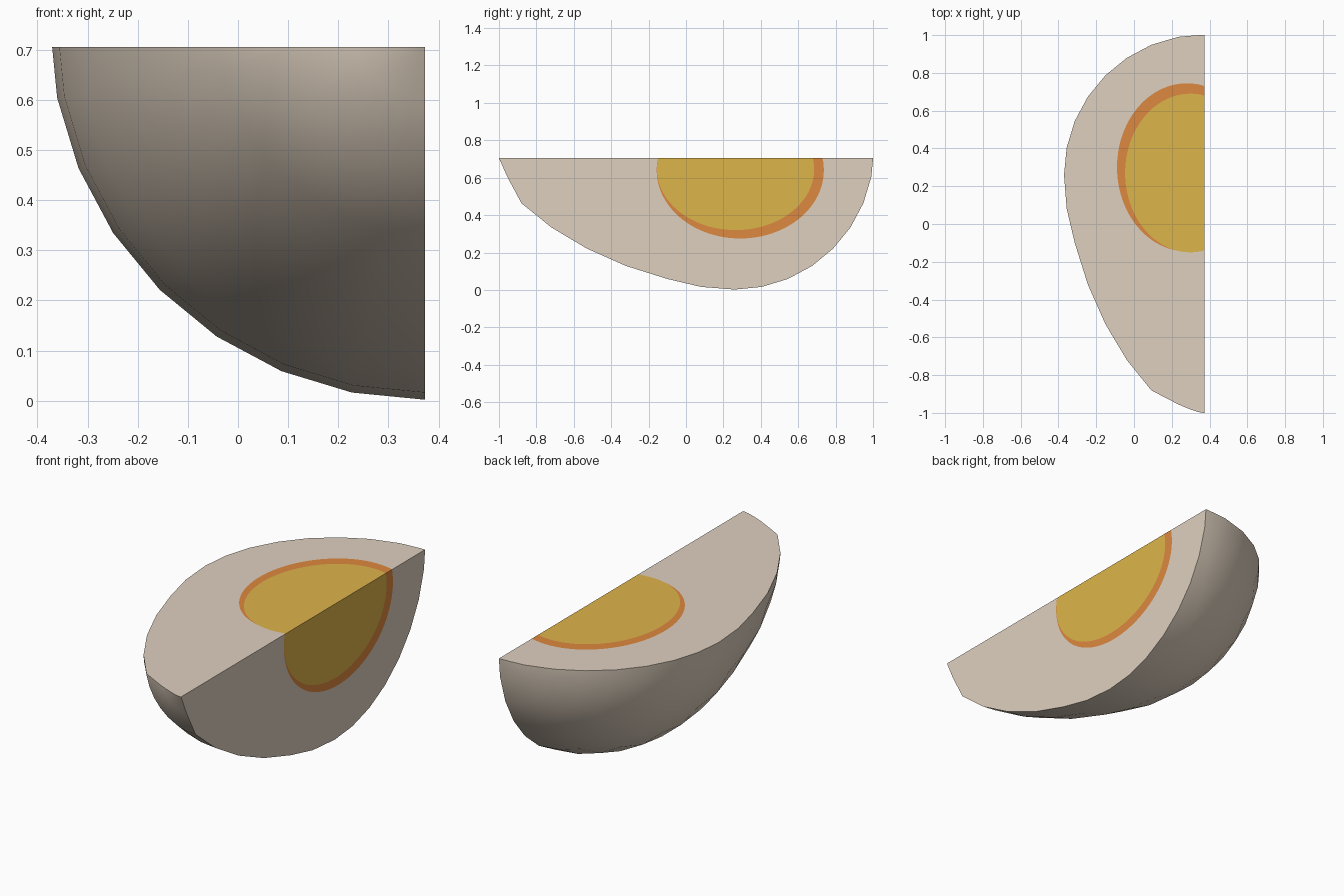
import bpy, bmesh, math
from mathutils import Vector, Matrix
from mathutils.geometry import delaunay_2d_cdt

if "Cube" in bpy.data.objects:
    bpy.data.objects.remove(bpy.data.objects["Cube"])

CUT_X, CUT_Z = 0.373, 0.705      # the two cut planes
R, AXIS_Z, BELLY_Y = 0.748, 0.75, 0.26


def material(name, rgb):
    m = bpy.data.materials.new(name)
    m.diffuse_color = (*rgb, 1)
    m.use_nodes = True
    m.node_tree.nodes["Principled BSDF"].inputs["Base Color"].default_value = m.diffuse_color
    return m


mats = [material("cream_white", (0.73, 0.63, 0.52)),
        material("yolk_yellow", (0.73, 0.46, 0.07)),
        material("yolk_rim_orange", (0.73, 0.25, 0.05))]

# Egg body: a sphere along y, with its front half drawn out to a narrow end
bm = bmesh.new()
bmesh.ops.create_uvsphere(bm, u_segments=32, v_segments=16, radius=1)
bmesh.ops.rotate(bm, verts=bm.verts, matrix=Matrix.Rotation(math.pi / 2, 3, 'X'))
stretch = [0, 0.18, 0.36, 0.58, 0.79, 0.98, 1.14, 1.215, 1.28]
for v in bm.verts:
    ring = round(math.degrees(math.asin(max(-1, min(1, v.co.y)))) / 11.25)
    y = BELLY_Y + (v.co.y * 0.745 if ring >= 0 else -stretch[-ring])
    v.co = (CUT_X + R * v.co.x, y, AXIS_Z + R * v.co.z)

# Cut down to a wedge
for co, no in (((0, 0, CUT_Z), (0, 0, 1)), ((CUT_X, 0, 0), (1, 0, 0))):
    bmesh.ops.bisect_plane(bm, geom=bm.verts[:] + bm.edges[:] + bm.faces[:],
                           dist=1e-4, plane_co=co, plane_no=no, clear_outer=True)
for f in bm.faces:
    f.smooth = True


def arc(e, n=56):
    """Part of an ellipse (depth, y, depth radius, y radius) inside the cut edge."""
    d0, y0, rd, ry = e
    a = math.asin(d0 / rd)
    pts = []
    for i in range(n + 1):
        t = -a + (math.pi + 2 * a) * i / n
        pts.append(Vector((max(0.0, d0 + rd * math.sin(t)), y0 + ry * math.cos(t))))
    return pts


def inside(p, e):
    return ((p.x - e[0]) / e[2]) ** 2 + ((p.y - e[1]) / e[3]) ** 2 < 1


def cut_face(outline, yolk, rim, to_3d):
    """Flat cut face split into white, yolk and rim. x is depth from the edge."""
    pts, edges = [], []
    for loop, closed in ((outline, True), (arc(yolk), False), (arc(rim), False)):
        s = len(pts)
        pts += loop
        edges += [(s + i, s + i + 1) for i in range(len(loop) - 1)]
        if closed:
            edges.append((len(pts) - 1, s))
    vs, _, fs, *_ = delaunay_2d_cdt(pts, edges, [], 1, 1e-5)
    new = [bm.verts.new(to_3d(p)) for p in vs]
    for f in fs:
        c = sum((vs[i] for i in f), Vector((0, 0))) / len(f)
        face = bm.faces.new([new[i] for i in f])
        face.material_index = 1 if inside(c, yolk) else 2 if inside(c, rim) else 0


# Outlines of both cuts, ordered along y
top = sorted((Vector((CUT_X - v.co.x, v.co.y)) for v in bm.verts
              if abs(v.co.z - CUT_Z) < 1e-4), key=lambda p: p.y)
side = sorted((Vector((CUT_Z - v.co.z, v.co.y)) for v in bm.verts
               if abs(v.co.x - CUT_X) < 1e-4), key=lambda p: p.y)

# Top cut and side cut, each with yolk and crescent rim
cut_face(top, (0.075, 0.27, 0.345, 0.42), (0.093, 0.30, 0.37, 0.445),
         lambda p: (CUT_X - p.x, p.y, CUT_Z))
cut_face(side, (0.06, 0.265, 0.325, 0.42), (0.065, 0.29, 0.365, 0.447),
         lambda p: (CUT_X, p.y, CUT_Z - p.x))

bmesh.ops.remove_doubles(bm, verts=bm.verts, dist=2e-4)
bmesh.ops.recalc_face_normals(bm, faces=bm.faces)
for e in bm.edges:                # crisp rims around the cuts
    if len(e.link_faces) == 2 and e.calc_face_angle(0) > math.radians(35):
        e.smooth = False

me = bpy.data.meshes.new("egg_wedge")
bm.to_mesh(me)
bm.free()
for m in mats:
    me.materials.append(m)
bpy.context.collection.objects.link(bpy.data.objects.new("egg_wedge", me))
